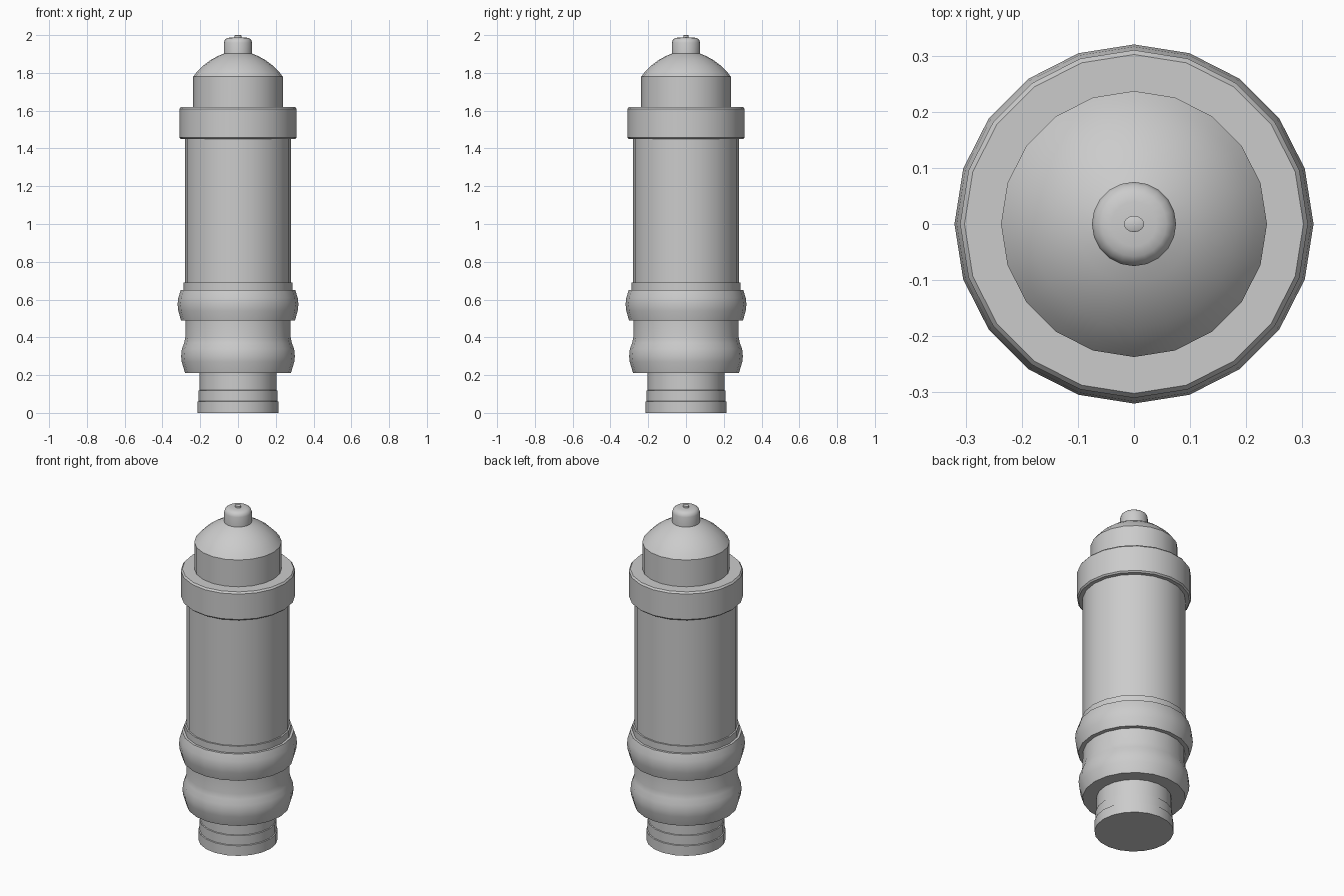
import bpy, bmesh
from math import cos, sin, pi, radians

if "Cube" in bpy.data.objects:
    bpy.data.objects.remove(bpy.data.objects["Cube"])

SIDES = 20


def lathe(name, profile, sides=SIDES, squash=1.0):
    """Revolve (radius, height) points about z; radius 0 makes a closed tip."""
    bm = bmesh.new()
    rings = []
    for r, z in profile:
        if r == 0:
            rings.append([bm.verts.new((0, 0, z))])
        else:
            rings.append([bm.verts.new((r * cos(2 * pi * i / sides),
                                        squash * r * sin(2 * pi * i / sides), z))
                          for i in range(sides)])
    for a, b in zip(rings, rings[1:]):
        for i in range(sides):
            j = (i + 1) % sides
            if len(a) == 1:
                bm.faces.new((a[0], b[j], b[i]))
            elif len(b) == 1:
                bm.faces.new((a[i], a[j], b[0]))
            else:
                bm.faces.new((a[i], a[j], b[j], b[i]))
    mesh = bpy.data.meshes.new(name)
    bm.to_mesh(mesh)
    bm.free()
    obj = bpy.data.objects.new(name, mesh)
    bpy.context.collection.objects.link(obj)
    bpy.ops.object.select_all(action='DESELECT')
    obj.select_set(True)
    bpy.context.view_layer.objects.active = obj
    bpy.ops.object.shade_smooth_by_angle(angle=radians(35))
    return obj


# Stepped foot
lathe("foot", [(0, 0), (0.215, 0), (0.215, 0.06), (0.209, 0.062),
               (0.209, 0.118), (0.204, 0.12), (0.204, 0.21)])

# Lower bulge and neck
lathe("lower_bulge", [(0.204, 0.21), (0.28, 0.21), (0.298, 0.27), (0.301, 0.30),
                      (0.297, 0.34), (0.285, 0.37), (0.279, 0.40), (0.278, 0.49)])

# Rounded middle band
lathe("middle_band", [(0.278, 0.49), (0.302, 0.49), (0.316, 0.54), (0.32, 0.575),
                      (0.316, 0.61), (0.303, 0.65), (0.289, 0.65)])

# Thin ring above the band
lathe("thin_ring", [(0.289, 0.65), (0.289, 0.69), (0.28, 0.69)])

# Main cylinder
lathe("body", [(0.28, 0.69), (0.28, 1.45)])

# Bevelled collar
lathe("collar", [(0.28, 1.45), (0.302, 1.45), (0.31, 1.458), (0.31, 1.61),
                 (0.302, 1.62), (0.237, 1.62)])

# Domed cap
lathe("dome", [(0.237, 1.62), (0.237, 1.78), (0.217, 1.806), (0.185, 1.838),
               (0.145, 1.868), (0.105, 1.89), (0.074, 1.902)])

# Rounded knob
lathe("knob", [(0.075, 1.895), (0.075, 1.96), (0.070, 1.975), (0.058, 1.984),
               (0.04, 1.988), (0, 1.988)])

# Tiny oval button
lathe("button", [(0.018, 1.98), (0.018, 1.998), (0.014, 2.0), (0, 2.0)], 16, 0.8)
